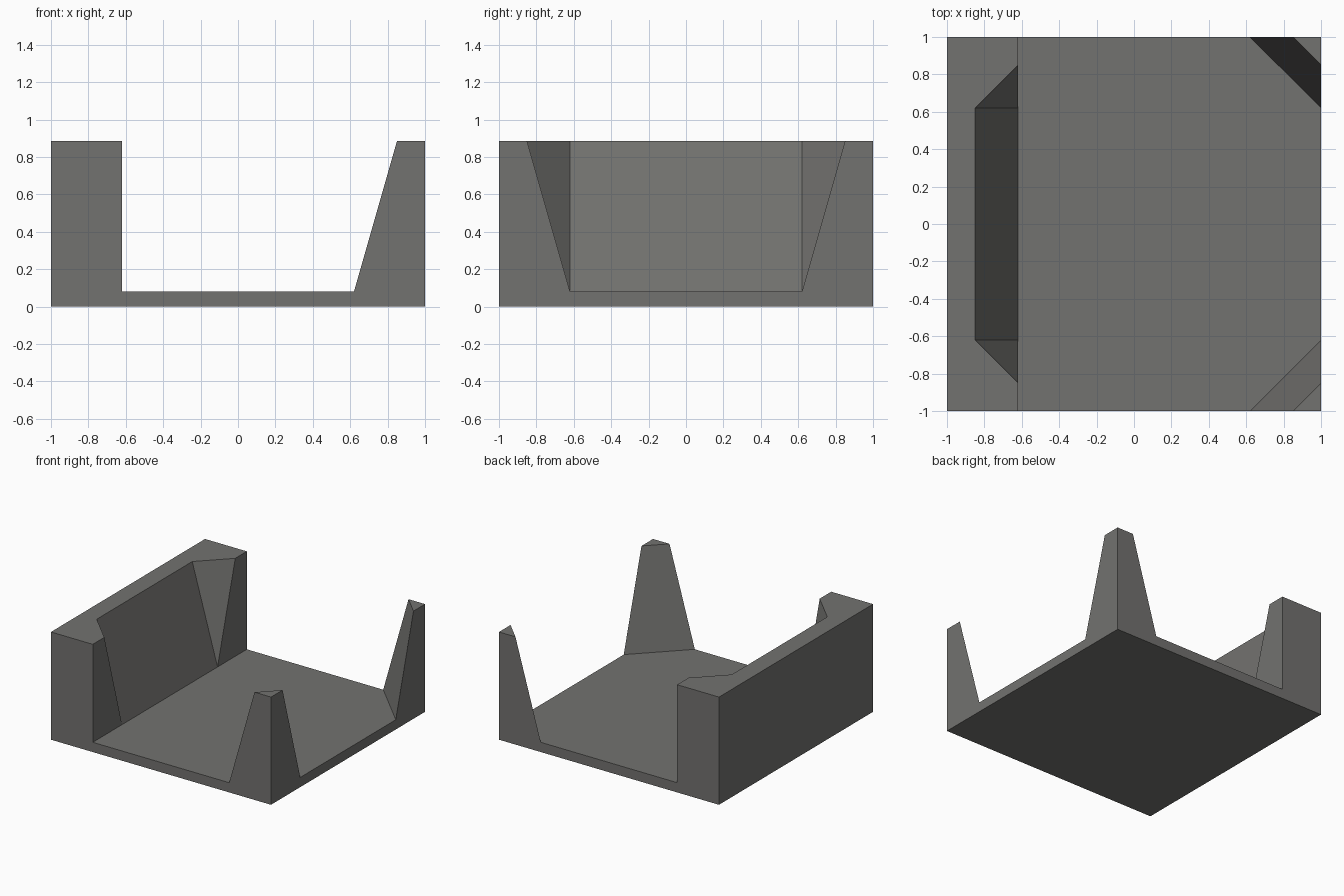
import bpy
import bmesh

if "Cube" in bpy.data.objects:
    bpy.data.objects.remove(bpy.data.objects["Cube"])

# Key levels: outer edge, taper at floor, taper at top, floor height, top height
E, A, B = 1.0, 0.62, 0.85
F, T = 0.08, 0.885

mat = bpy.data.materials.new("dark grey")
mat.diffuse_color = (0.17, 0.168, 0.16, 1)
mat.use_nodes = True
mat.node_tree.nodes["Principled BSDF"].inputs["Base Color"].default_value = mat.diffuse_color

bm = bmesh.new()


def face(*pts):
    bm.faces.new([bm.verts.new(p) for p in pts])


# Underside and outer face of the wall
face((-E, -E, 0), (E, -E, 0), (E, E, 0), (-E, E, 0))
face((-E, -E, 0), (-E, E, 0), (-E, E, T), (-E, -E, T))

# Right side silhouette, with a tapered post at each end
face(*[(E, y, z) for y, z in
       [(-E, 0), (E, 0), (E, T), (B, T), (A, F), (-A, F), (-B, T), (-E, T)]])

# Floor
face(*[(x, y, F) for x, y in
       [(-A, -E), (A, -E), (E, -A), (E, A), (A, E), (-A, E), (-A, A), (-A, -A)]])

# Wall top with the notch, and the sloped back of the recess
face(*[(x, y, T) for x, y in
       [(-E, -E), (-A, -E), (-A, -B), (-B, -A), (-B, A), (-A, B), (-A, E), (-E, E)]])
face((-A, -A, F), (-A, A, F), (-B, A, T), (-B, -A, T))

for s in (-1, 1):
    # Front / back silhouette
    face(*[(x, s * E, z) for x, z in
           [(-E, 0), (E, 0), (E, T), (B, T), (A, F), (-A, F), (-A, T), (-E, T)]])
    # Corner post: top and inner slope
    face((B, s * E, T), (E, s * E, T), (E, s * B, T))
    face((A, s * E, F), (E, s * A, F), (E, s * B, T), (B, s * E, T))
    # Wall end: inner face and slanted recess corner
    face((-A, s * E, F), (-A, s * E, T), (-A, s * B, T), (-A, s * A, F))
    face((-A, s * A, F), (-A, s * B, T), (-B, s * A, T))

bmesh.ops.remove_doubles(bm, verts=bm.verts[:], dist=1e-4)
bmesh.ops.recalc_face_normals(bm, faces=bm.faces[:])

mesh = bpy.data.meshes.new("corner_post_tray")
bm.to_mesh(mesh)
bm.free()
mesh.materials.append(mat)
obj = bpy.data.objects.new("corner_post_tray", mesh)
bpy.context.collection.objects.link(obj)
